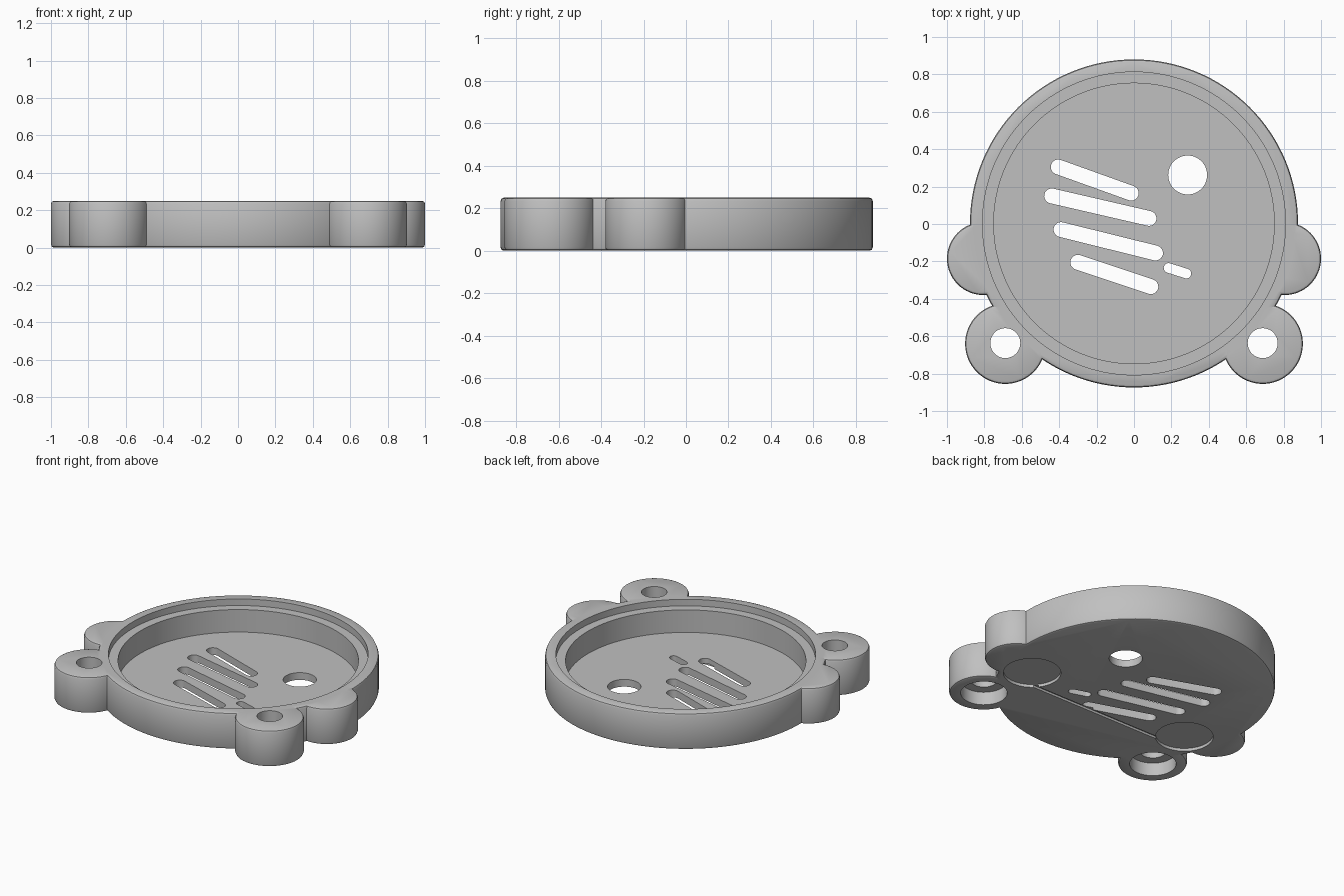
import bpy, bmesh, math
from mathutils import Vector

cube = bpy.data.objects.get("Cube")
if cube:
    bpy.data.objects.remove(cube, do_unlink=True)

grey = bpy.data.materials.new("plain grey")
grey.use_nodes = True
colour = (0.53, 0.53, 0.53, 1)
grey.diffuse_color = colour
grey.node_tree.nodes["Principled BSDF"].inputs["Base Color"].default_value = colour

HEIGHT = 0.25
FLOOR = 0.05
EDGE = 0.016


def outline(a, b, r, n):
    """Circle around a, or a round-ended slot from a to b."""
    a, b = Vector(a), Vector(b)
    d = b - a
    if d.length == 0:
        turns = [(a, 2 * math.pi * i / n) for i in range(n)]
    else:
        start = math.atan2(d.y, d.x) - math.pi / 2
        half = n // 2
        turns = [(b, start + math.pi * i / half) for i in range(half + 1)]
        turns += [(a, start + math.pi + math.pi * i / half) for i in range(half + 1)]
    return [(c.x + r * math.cos(t), c.y + r * math.sin(t)) for c, t in turns]


def solid(name, a, profile, b=None, n=48):
    """Closed solid stacked from outlines, profile = (radius, height) pairs."""
    bm = bmesh.new()
    rings = [[bm.verts.new((x, y, z)) for x, y in outline(a, b or a, r, n)]
             for r, z in profile]
    for low, high in zip(rings, rings[1:]):
        for i in range(len(low)):
            j = (i + 1) % len(low)
            bm.faces.new((low[i], low[j], high[j], high[i]))
    bm.faces.new(rings[0][::-1])
    bm.faces.new(rings[-1])
    mesh = bpy.data.meshes.new(name)
    bm.to_mesh(mesh)
    bm.free()
    mesh.materials.append(grey)
    obj = bpy.data.objects.new(name, mesh)
    bpy.context.collection.objects.link(obj)
    return obj


def rounded(r):
    """Profile of a full-height cylinder with softened rims."""
    s = EDGE * 0.3
    return [(r - EDGE, 0), (r - s, s), (r, EDGE),
            (r, HEIGHT - EDGE), (r - s, HEIGHT - s), (r - EDGE, HEIGHT)]


def combine(target, tool, operation):
    mod = target.modifiers.new(operation.lower(), "BOOLEAN")
    mod.operation = operation
    mod.solver = "EXACT"
    mod.object = tool
    bpy.ops.object.select_all(action="DESELECT")
    bpy.context.view_layer.objects.active = target
    target.select_set(True)
    bpy.ops.object.modifier_apply(modifier=mod.name)
    bpy.data.objects.remove(tool, do_unlink=True)


def cut(a, profile, b=None, n=48):
    combine(cover, solid("cutter", a, profile, b, n), "DIFFERENCE")


# Round body with side lobes and screw lugs
centre = (0, 0.003)
cover = solid("speaker_cover", centre, rounded(0.877), n=128)
for side in (-1, 1):
    combine(cover, solid("side_lobe", (side * 0.805, -0.185), rounded(0.195), n=64), "UNION")
    combine(cover, solid("screw_lug", (side * 0.688, -0.64), rounded(0.215), n=64), "UNION")

# Stepped cavity: ledge below the rim, then the deep well
LEDGE = HEIGHT - 0.045
cut(centre, [(0.75, FLOOR), (0.75, LEDGE), (0.81, LEDGE), (0.81, HEIGHT + 0.1)], n=128)

# Screw holes with counterbores underneath, and shallow round recesses
for side in (-1, 1):
    cut((side * 0.688, -0.637), [(0.145, -0.1), (0.145, 0.09), (0.08, 0.09), (0.08, HEIGHT + 0.1)])
    cut((side * 0.62, -0.25), [(0.18, -0.1), (0.18, 0.02)])

# Thin groove underneath joining the recesses
cut((-0.5, -0.37), [(0.012, -0.1), (0.012, 0.015)], (0.5, -0.37), 12)

# Sound slots and the large round opening
slots = [
    ((-0.405, 0.305), (-0.015, 0.165), 0.04),
    ((-0.44, 0.15), (0.08, 0.03), 0.04),
    ((-0.39, -0.03), (0.115, -0.155), 0.04),
    ((-0.3, -0.205), (0.09, -0.335), 0.04),
    ((0.185, -0.235), (0.28, -0.265), 0.026),
]
for a, b, r in slots:
    cut(a, [(r, -0.1), (r, 0.15)], b, 24)
cut((0.287, 0.262), [(0.104, -0.1), (0.104, 0.15)])

# Smooth round walls, crisp edges
bpy.ops.object.select_all(action="DESELECT")
cover.select_set(True)
bpy.context.view_layer.objects.active = cover
bpy.ops.object.shade_smooth_by_angle(angle=math.radians(30))
